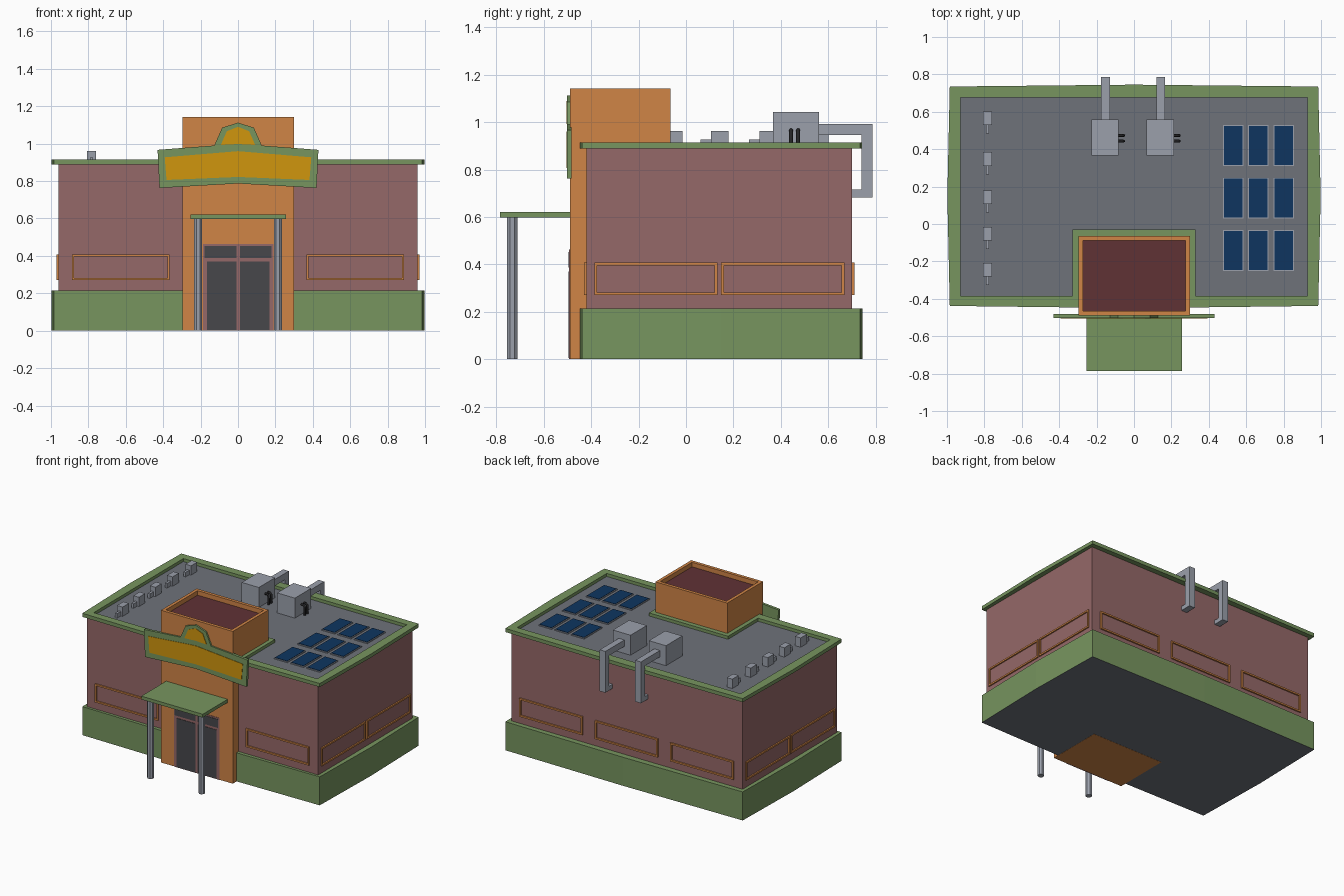
import bpy, bmesh, math

if "Cube" in bpy.data.objects:
    bpy.data.objects.remove(bpy.data.objects["Cube"])


def material(name, hexcode):
    def lin(c):
        c /= 255
        return c / 12.92 if c <= 0.04045 else ((c + 0.055) / 1.055) ** 2.4
    m = bpy.data.materials.new(name)
    m.diffuse_color = tuple(lin(int(hexcode[i:i + 2], 16)) for i in (0, 2, 4)) + (1,)
    m.use_nodes = True
    m.node_tree.nodes["Principled BSDF"].inputs["Base Color"].default_value = m.diffuse_color
    return m


GREEN = material("green_trim", "77955F")
WALL = material("dusty_red_wall", "956868")
ORANGE = material("orange", "D08546")
YELLOW = material("sign_yellow", "D0960D")
DECK = material("roof_grey", "6E727A")
NAVY = material("solar_navy", "0E3560")
MAROON = material("tower_maroon", "603235")
METAL = material("light_metal", "9BA0AB")
CHARCOAL = material("door_charcoal", "47474B")
BLACK = material("pipe_black", "242426")


# Plane mappings: (u, v, depth) -> xyz
def flat(u, v, w): return (u, v, w)
def facing_y(u, v, w): return (u, w, v)
def facing_x(u, v, w): return (w, u, v)


def finish(name, bm, mat):
    bmesh.ops.recalc_face_normals(bm, faces=bm.faces)
    me = bpy.data.meshes.new(name)
    bm.to_mesh(me)
    bm.free()
    me.materials.append(mat)
    ob = bpy.data.objects.new(name, me)
    bpy.context.collection.objects.link(ob)
    return ob


def prism(name, pts, w0, w1, mat, plane=flat):
    bm = bmesh.new()
    a, b = [[bm.verts.new(plane(u, v, w)) for u, v in pts] for w in (w0, w1)]
    bm.faces.new(a)
    bm.faces.new(b)
    n = len(pts)
    for i in range(n):
        j = (i + 1) % n
        bm.faces.new((a[i], a[j], b[j], b[i]))
    return finish(name, bm, mat)


def ring(name, outer, inner, w0, w1, mat, plane=flat):
    bm = bmesh.new()
    loops = [[bm.verts.new(plane(u, v, w)) for u, v in pts]
             for pts, w in ((outer, w0), (outer, w1), (inner, w1), (inner, w0))]
    n = len(outer)
    for k in range(4):
        a, b = loops[k], loops[(k + 1) % 4]
        for i in range(n):
            j = (i + 1) % n
            bm.faces.new((a[i], a[j], b[j], b[i]))
    return finish(name, bm, mat)


def rect(u0, u1, v0, v1):
    return [(u0, v0), (u1, v0), (u1, v1), (u0, v1)]


def box(name, x0, x1, y0, y1, z0, z1, mat):
    return prism(name, rect(x0, x1, y0, y1), z0, z1, mat)


def frame(name, u0, u1, v0, v1, t, w0, w1, mat, plane):
    return ring(name, rect(u0, u1, v0, v1), rect(u0 + t, u1 - t, v0 + t, v1 - t), w0, w1, mat, plane)


def mirrored(half):
    """Right half of an outline, listed from bottom centre to top centre, made whole."""
    return half + [(-u, v) for u, v in reversed(half) if u > 0]


# Base, walls and roof (slightly bowed outline)
outline = mirrored([(0, -0.45), (0.985, -0.438), (0.998, 0.15), (0.985, 0.735), (0, 0.745)])
inside = mirrored([(0, -0.385), (0.928, -0.385), (0.928, 0.15), (0.928, 0.677), (0, 0.677)])
prism("base_plinth", outline, 0.002, 0.215, GREEN)
prism("underside", outline, 0.001, 0.002, DECK)
box("main_walls", -0.96, 0.96, -0.42, 0.70, 0.21, 0.889, WALL)
box("roof_deck", -0.94, 0.94, -0.395, 0.685, 0.884, 0.892, DECK)
ring("roof_trim", outline, inside, 0.888, 0.915, GREEN)
box("tower_collar", -0.328, 0.328, -0.43, -0.03, 0.888, 0.915, GREEN)

# Entrance tower with a recessed top
box("tower_body", -0.297, 0.3, -0.49, -0.065, 0, 1.10, ORANGE)
frame("tower_rim", -0.297, 0.3, -0.49, -0.065, 0.024, 1.10, 1.142, ORANGE, flat)
box("tower_roof", -0.273, 0.276, -0.466, -0.089, 1.10, 1.108, MAROON)

# Wall frames
Z = (0.27, 0.408)
for s in (-1, 1):
    a, b = sorted((s * 0.365, s * 0.888))
    frame("front_wall_frame", a, b, *Z, 0.012, -0.43, -0.415, ORANGE, facing_y)
    frame("back_wall_frame", a, b, *Z, 0.012, 0.695, 0.711, ORANGE, facing_y)
    for a, b in ((-0.387, 0.133), (0.148, 0.668)):
        frame("side_wall_frame", a, b, *Z, 0.012, s * 0.955, s * 0.97, ORANGE, facing_x)
frame("back_wall_frame", -0.26, 0.26, *Z, 0.012, 0.695, 0.711, ORANGE, facing_y)

# Double door with transom panes
box("door_surround", -0.187, 0.19, -0.493, -0.485, 0, 0.463, WALL)
for x0, x1 in ((-0.165, -0.007), (0.012, 0.168)):
    box("door_leaf", x0, x1, -0.496, -0.49, 0.005, 0.37, CHARCOAL)
for x0, x1 in ((-0.178, -0.007), (0.012, 0.18)):
    box("door_transom", x0, x1, -0.496, -0.49, 0.388, 0.452, CHARCOAL)

# Canopy on two pillars
box("canopy", -0.253, 0.257, -0.785, -0.485, 0.597, 0.622, GREEN)
for s in (-1, 1):
    prism("canopy_pillar", [(s * 0.213 + 0.023 * math.cos(math.tau * (i + 0.5) / 8),
                             -0.733 + 0.023 * math.sin(math.tau * (i + 0.5) / 8)) for i in range(8)],
          0, 0.6, METAL)

# Blank sign: banner and arch
board = mirrored([(0, 0.787), (0.42, 0.763), (0.43, 0.967), (0.127, 0.99), (0.085, 1.085), (0, 1.113)])
banner = mirrored([(0, 0.822), (0.382, 0.806), (0.392, 0.927), (0, 0.96)])
arch = mirrored([(0, 0.998), (0.092, 0.993), (0.06, 1.066), (0, 1.09)])
prism("sign_board", board, -0.502, -0.482, GREEN, facing_y)
prism("sign_banner_panel", banner, -0.505, -0.5, YELLOW, facing_y)
prism("sign_arch_panel", arch, -0.505, -0.5, YELLOW, facing_y)

# Rooftop air units with rear ducts and pipes
for x0, x1, d0 in ((-0.226, -0.084, -0.176), (0.068, 0.215, 0.119)):
    box("air_unit", x0, x1, 0.367, 0.56, 0.89, 1.042, METAL)
    duct = [(0.555, 0.945), (0.74, 0.945), (0.74, 0.715), (0.695, 0.715),
            (0.695, 0.683), (0.786, 0.683), (0.786, 0.993), (0.555, 0.993)]
    prism("air_duct", duct, d0, d0 + 0.047, METAL, facing_x)
    for y in (0.443, 0.473):
        cu = bpy.data.curves.new("unit_pipe", "CURVE")
        cu.dimensions = "3D"
        cu.bevel_depth = 0.008
        cu.bevel_resolution = 1
        sp = cu.splines.new("POLY")
        path = [(0, 0.967), (0.018, 0.967), (0.028, 0.957), (0.028, 0.89)]
        sp.points.add(len(path) - 1)
        for p, (dx, z) in zip(sp.points, path):
            p.co = (x1 + dx, y, z, 1)
        cu.materials.append(BLACK)
        ob = bpy.data.objects.new("unit_pipe", cu)
        bpy.context.collection.objects.link(ob)
        bpy.ops.object.select_all(action="DESELECT")
        ob.select_set(True)
        bpy.context.view_layer.objects.active = ob
        bpy.ops.object.convert(target="MESH")

# Small roof vents
for y in (-0.245, -0.052, 0.143, 0.347, 0.565):
    box("roof_vent", -0.806, -0.76, y - 0.037, y + 0.037, 0.89, 0.962, METAL)
    box("vent_pipe", -0.792, -0.774, y - 0.082, y - 0.037, 0.89, 0.926, METAL)

# Solar panels
for x in (0.53, 0.665, 0.80):
    for y in (-0.142, 0.138, 0.42):
        box("solar_frame", x - 0.055, x + 0.055, y - 0.109, y + 0.109, 0.89, 0.899, METAL)
        box("solar_cells", x - 0.05, x + 0.05, y - 0.104, y + 0.104, 0.897, 0.902, NAVY)
